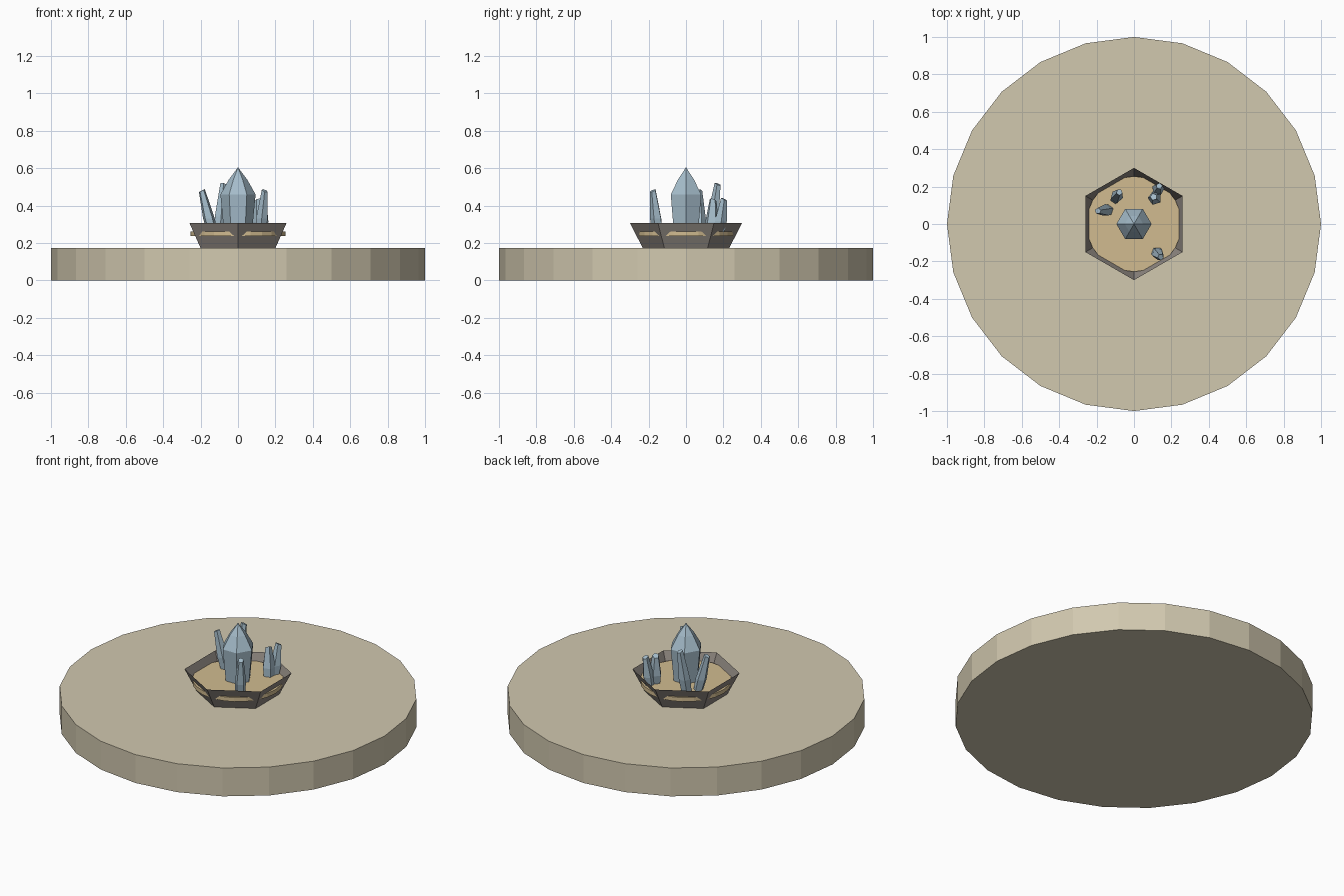
import bpy, bmesh, math
from mathutils import Vector

cube = bpy.data.objects.get("Cube")
if cube:
    bpy.data.objects.remove(cube)


def material(name, rgb):
    m = bpy.data.materials.new(name)
    m.use_nodes = True
    m.diffuse_color = (*rgb, 1)
    m.node_tree.nodes["Principled BSDF"].inputs["Base Color"].default_value = (*rgb, 1)
    return m


STONE = material("pale stone", (0.64, 0.58, 0.43))
SAND = material("warm sand", (0.64, 0.50, 0.28))
CLAY = material("grey planter", (0.27, 0.24, 0.215))
CRYSTAL = material("blue crystal", (0.38, 0.51, 0.60))


def loft(name, sides, rings, mat, turn=0.0, cap_top=True):
    """Stack polygon rings (centre, radius); a zero radius closes to a point."""
    bm = bmesh.new()
    loops = []
    for centre, radius in rings:
        if radius == 0:
            loops.append([bm.verts.new(centre)])
            continue
        loops.append([bm.verts.new(Vector(centre) + Vector((
            radius * math.cos(turn + math.tau * i / sides),
            radius * math.sin(turn + math.tau * i / sides), 0)))
            for i in range(sides)])
    for low, high in zip(loops, loops[1:]):
        for i in range(sides):
            j = (i + 1) % sides
            if len(high) == 1:
                bm.faces.new((low[i], low[j], high[0]))
            else:
                bm.faces.new((low[i], low[j], high[j], high[i]))
    bm.faces.new(loops[0][::-1])
    if cap_top and len(loops[-1]) > 1:
        bm.faces.new(loops[-1])
    mesh = bpy.data.meshes.new(name)
    bm.to_mesh(mesh)
    bm.free()
    mesh.materials.append(mat)
    obj = bpy.data.objects.new(name, mesh)
    bpy.context.collection.objects.link(obj)
    return obj


# Round base slab
loft("base_slab", 24, [((0, 0, 0), 1), ((0, 0, 0.175), 1)], STONE)

# Open six-sided planter, with a sand disc that just breaks through its walls
loft("planter", 6, [((0, 0, 0.175), 0.232), ((0, 0, 0.308), 0.3)], CLAY,
     turn=math.pi / 6, cap_top=False)
loft("sand_bed", 24, [((0, 0, 0.237), 0.255), ((0, 0, 0.262), 0.255)], SAND)

# Main crystal
loft("main_crystal", 6, [((0, 0, 0.25), 0.074), ((0, 0, 0.46), 0.094),
                         ((0, 0, 0.54), 0.049), ((0, 0, 0.605), 0)], CRYSTAL)


def shard(name, foot, tip, width, turn):
    """Leaning five-sided shard with a narrow, slanted flat end."""
    foot, tip = Vector(foot), Vector(tip)
    rings = [(foot, width * 0.85), (foot.lerp(tip, 0.35), width),
             (tip, width * 0.5)]
    obj = loft(name, 5, rings, CRYSTAL, turn)
    top = obj.data.vertices[-5:]
    lean = (tip - foot).xy.normalized()
    for v in top:
        v.co.z += (v.co - tip).xy.dot(lean) * -0.5


# Small shards around the main crystal
shard("left_shard", (-0.135, 0.075, 0.25), (-0.193, 0.07, 0.48), 0.033, 0.3)
shard("back_tall_shard", (-0.1, 0.135, 0.25), (-0.078, 0.17, 0.515), 0.034, 1.0)
shard("back_inner_shard", (0.115, 0.135, 0.25), (0.105, 0.145, 0.43), 0.038, 0.6)
shard("back_outer_shard", (0.125, 0.175, 0.25), (0.135, 0.203, 0.435), 0.034, 0.1)
shard("front_shard", (0.12, -0.15, 0.25), (0.143, -0.177, 0.48), 0.033, 0.9)
